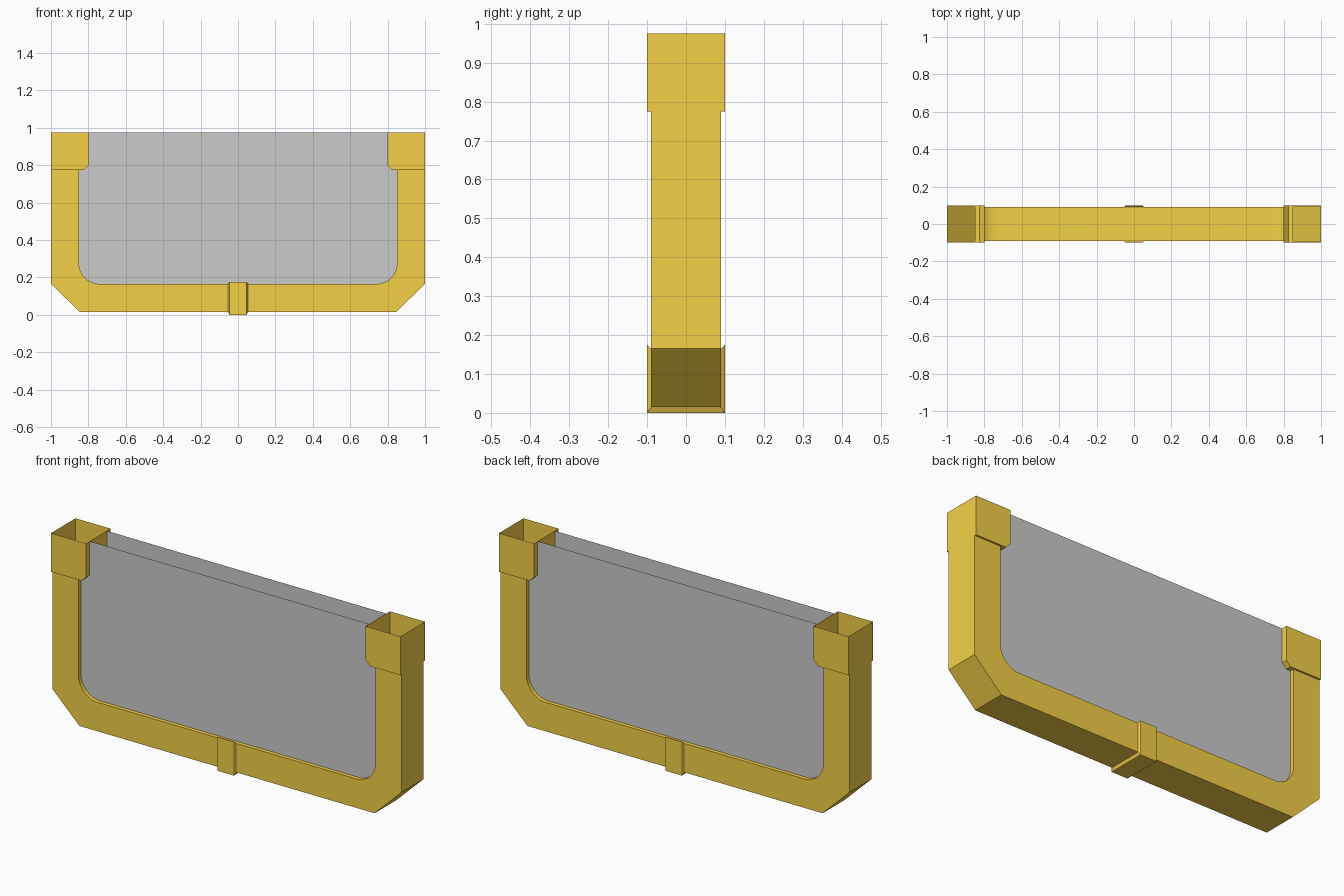
import bpy
from math import cos, sin, pi, radians

if "Cube" in bpy.data.objects:
    bpy.data.objects.remove(bpy.data.objects["Cube"])

gold = bpy.data.materials.new("gold")
gold.diffuse_color = (0.9, 0.63, 0.06, 1)
gold.use_nodes = True
gold.node_tree.nodes["Principled BSDF"].inputs["Base Color"].default_value = gold.diffuse_color


def make(name, verts, faces, mat=None):
    mesh = bpy.data.meshes.new(name)
    mesh.from_pydata(verts, [], faces)
    obj = bpy.data.objects.new(name, mesh)
    bpy.context.collection.objects.link(obj)
    if mat:
        mesh.materials.append(mat)
    return obj


def shell(outline, depth, skip=()):
    """Front and back plates from an xz outline, joined by side walls except skipped edges."""
    n = len(outline)
    verts = [(x, y, z) for y in (-depth, depth) for x, z in outline]
    faces = [list(range(n)), list(range(2 * n - 1, n - 1, -1))]
    for i in range(n):
        if i not in skip:
            j = (i + 1) % n
            faces.append([i, i + n, j + n, j])
    return verts, faces


def mirrored(points):
    return [(-x, z) for x, z in reversed(points)]


TOP, RIM, OUT, INN = 0.975, 0.775, 1.0, 0.85
FLOOR, BASE, R, SEG = 0.165, 0.015, 0.11, 10

# Rounded inner corner on the right, going down then toward the centre
arc = [(INN - R + R * cos(a), FLOOR + R - R * sin(a))
       for a in (pi / 2 * i / SEG for i in range(SEG + 1))]

# Hollow U-shaped frame, open at both post tops
inner = [(INN, RIM)] + arc
inner = inner + mirrored(inner)
outline = [(-0.845, BASE), (0.845, BASE), (OUT, FLOOR), (OUT, RIM)] + inner
outline += [(-OUT, RIM), (-OUT, FLOOR)]
frame = make("frame", *shell(outline, 0.09, (3, 3 + len(inner))), gold)
bpy.context.view_layer.objects.active = frame
frame.select_set(True)
bpy.ops.object.shade_smooth_by_angle(angle=radians(30))

# Two thin panels, front and back, notched around the caps
right = arc[::-1] + [(INN, RIM), (0.825, RIM), (0.8, 0.8), (0.8, TOP)]
panel_outline = right + mirrored(right)
verts, faces = shell(panel_outline, 0.07, range(len(panel_outline)))
n = len(panel_outline)
make("front_panel", verts[:n], [faces[0]])
make("back_panel", verts[n:], [list(range(n - 1, -1, -1))])

# Open-topped post caps with a ledge that meets the post
cap_outline = [(0.825, RIM), (OUT, RIM), (OUT, TOP), (0.8, TOP), (0.8, 0.8)]
verts, faces = shell(cap_outline, 0.1, (0, 2))
k = len(verts)
verts += [(INN, -0.09, RIM), (OUT, -0.09, RIM), (OUT, 0.09, RIM), (INN, 0.09, RIM)]
faces += [[0, k, k + 1, 1], [5, 6, k + 2, k + 3], [0, 5, k + 3, k]]
caps = make("post_caps", verts, faces, gold)
caps.modifiers.new("mirror", "MIRROR").use_axis = (True, False, False)

# Bevelled strap wrapped under the middle of the frame
hug = [(-0.09, 0.165), (-0.09, BASE), (0.09, BASE), (0.09, 0.165)]
skin = [(-0.1, 0.175), (-0.1, 0), (0.1, 0), (0.1, 0.175)]
verts, faces = [], []
for (yi, zi), (yo, zo) in zip(hug, skin):
    verts += [(-0.053, yi, zi), (-0.046, yo, zo), (0.046, yo, zo), (0.053, yi, zi)]
for r in range(3):
    for c in range(3):
        a = 4 * r + c
        faces.append([a, a + 4, a + 5, a + 1])
faces += [[0, 1, 2, 3], [15, 14, 13, 12]]
make("centre_strap", verts, faces, gold)
